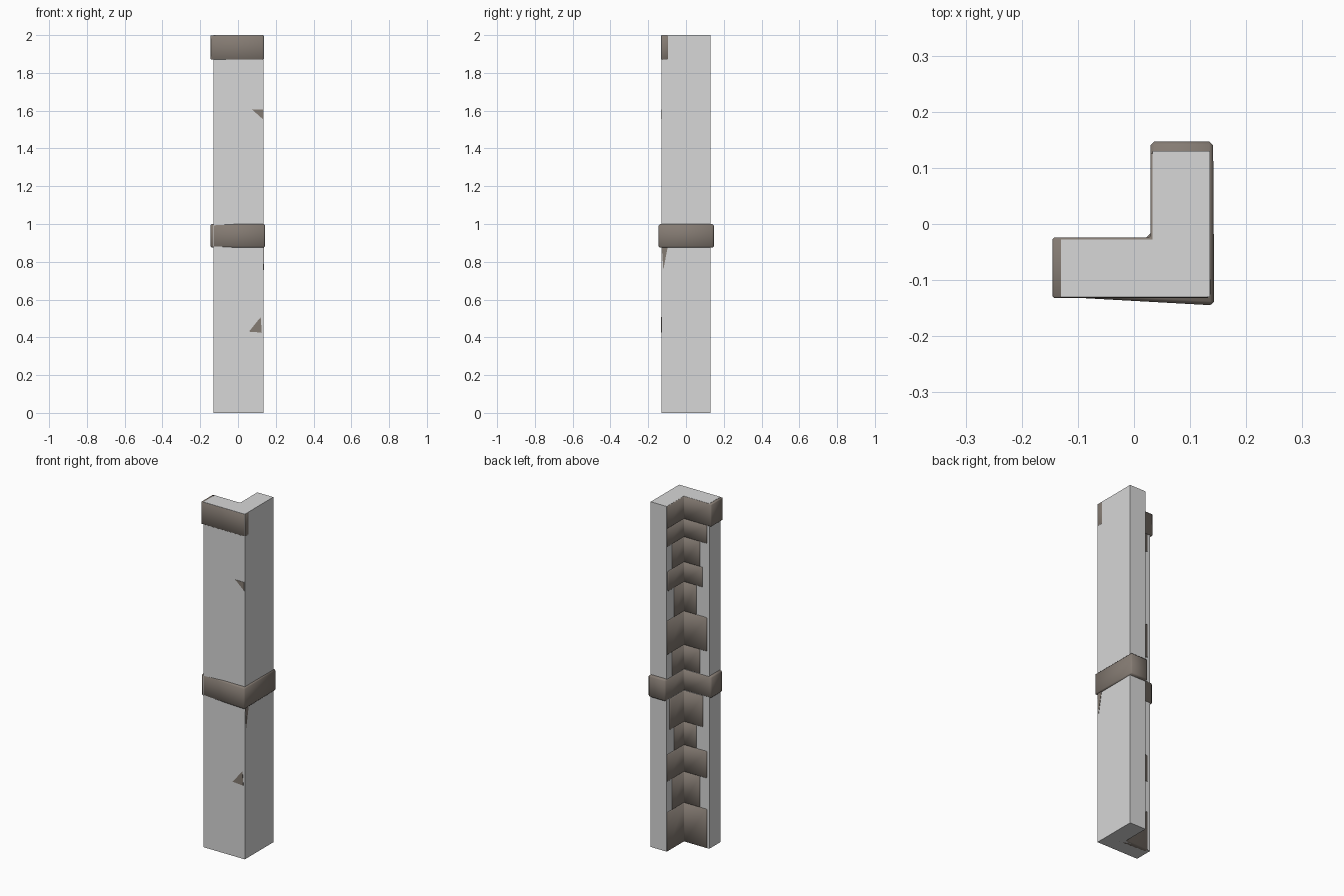
import bpy, bmesh, math

if "Cube" in bpy.data.objects:
    bpy.data.objects.remove(bpy.data.objects["Cube"])

def material(name, rgb):
    m = bpy.data.materials.new(name)
    m.diffuse_color = (*rgb, 1)
    m.use_nodes = True
    m.node_tree.nodes["Principled BSDF"].inputs["Base Color"].default_value = m.diffuse_color
    return m

GREY = material("light_grey_plaster", (0.68, 0.68, 0.68))
BROWN = material("brown_stone", (0.235, 0.2, 0.172))

def prism(name, outline, z0, z1, mat, bevel=0.0):
    """Extrude an xy outline from z0 to z1, with optional chamfered smooth edges."""
    bm = bmesh.new()
    face = bm.faces.new([bm.verts.new((x, y, z0)) for x, y in outline])
    up = bmesh.ops.extrude_face_region(bm, geom=[face])
    for v in up["geom"]:
        if isinstance(v, bmesh.types.BMVert):
            v.co.z = z1
    bmesh.ops.recalc_face_normals(bm, faces=bm.faces[:])
    return finish(name, bm, mat, bevel)

def finish(name, bm, mat, bevel=0.0):
    if bevel:
        bmesh.ops.bevel(bm, geom=bm.edges[:], offset=bevel, segments=1,
                        affect='EDGES', profile=0.5)
    me = bpy.data.meshes.new(name)
    bm.to_mesh(me)
    bm.free()
    me.materials.append(mat)
    ob = bpy.data.objects.new(name, me)
    bpy.context.collection.objects.link(ob)
    if bevel:
        bpy.ops.object.select_all(action='DESELECT')
        ob.select_set(True)
        bpy.context.view_layer.objects.active = ob
        bpy.ops.object.shade_smooth_by_angle(angle=math.radians(55))
    return ob

# L-shaped corner pillar
IX, IY = 0.033, -0.028          # inner corner
prism("corner_pillar", [(-0.13, -0.13), (0.135, -0.13), (0.135, 0.13),
                        (IX, 0.13), (IX, IY), (-0.13, IY)], 0, 2, GREY)

# band around the whole middle, front face slightly skewed
prism("middle_band", [(-0.145, -0.129), (0.143, -0.145), (0.141, 0.147),
                      (0.029, 0.147), (0.029, -0.024), (-0.145, -0.024)],
      0.875, 1.0, BROWN, 0.007)

# top band, wrapping only the front leg and the inner corner
prism("top_band", [(-0.145, -0.132), (0.132, -0.132), (0.1365, -0.127),
                   (0.1365, -0.1), (0.12, -0.05), (0.06, 0.127), (0.029, 0.127),
                   (0.029, -0.024), (-0.145, -0.024)], 1.87, 1.999, BROWN, 0.003)

# inner corner stones: bottom, top, reach along y, reach along x
stones = [(1.765, 1.87, 0.155, 0.147), (1.62, 1.765, 0.11, 0.103),
          (1.505, 1.62, 0.148, 0.12), (1.335, 1.505, 0.093, 0.08),
          (1.14, 1.335, 0.155, 0.147), (1.0, 1.14, 0.11, 0.103),
          (0.695, 0.875, 0.13, 0.122), (0.56, 0.695, 0.093, 0.08),
          (0.405, 0.56, 0.155, 0.147), (0.225, 0.405, 0.11, 0.103),
          (0.0, 0.225, 0.155, 0.147)]
P, D = 0.004, 0.03              # how far stones stand out and sit in
for i, (z0, z1, ly, lx) in enumerate(stones):
    prism(f"inner_stone_{i + 1}",
          [(IX - P, IY + P), (IX - lx, IY + P), (IX - lx, IY - D),
           (IX + D, IY - D), (IX + D, IY + ly), (IX - P, IY + ly)],
          z0, z1, BROWN, 0.003)

# small stone chips showing through the plaster
def chip(name, pts, offset):
    bm = bmesh.new()
    face = bm.faces.new([bm.verts.new(p) for p in pts])
    up = bmesh.ops.extrude_face_region(bm, geom=[face])
    for v in up["geom"]:
        if isinstance(v, bmesh.types.BMVert):
            v.co.x += offset[0]
            v.co.y += offset[1]
    bmesh.ops.recalc_face_normals(bm, faces=bm.faces[:])
    finish(name, bm, BROWN)

chip("upper_front_chip", [(0.075, -0.128, 1.605), (0.132, -0.128, 1.605),
                          (0.132, -0.128, 1.555)], (0, -0.004))
chip("lower_front_chip", [(0.058, -0.128, 0.43), (0.12, -0.128, 0.507),
                          (0.126, -0.128, 0.425)], (0, -0.004))
chip("side_chip", [(0.133, -0.128, 0.878), (0.133, -0.097, 0.878),
                   (0.133, -0.12, 0.757)], (0.004, 0))
